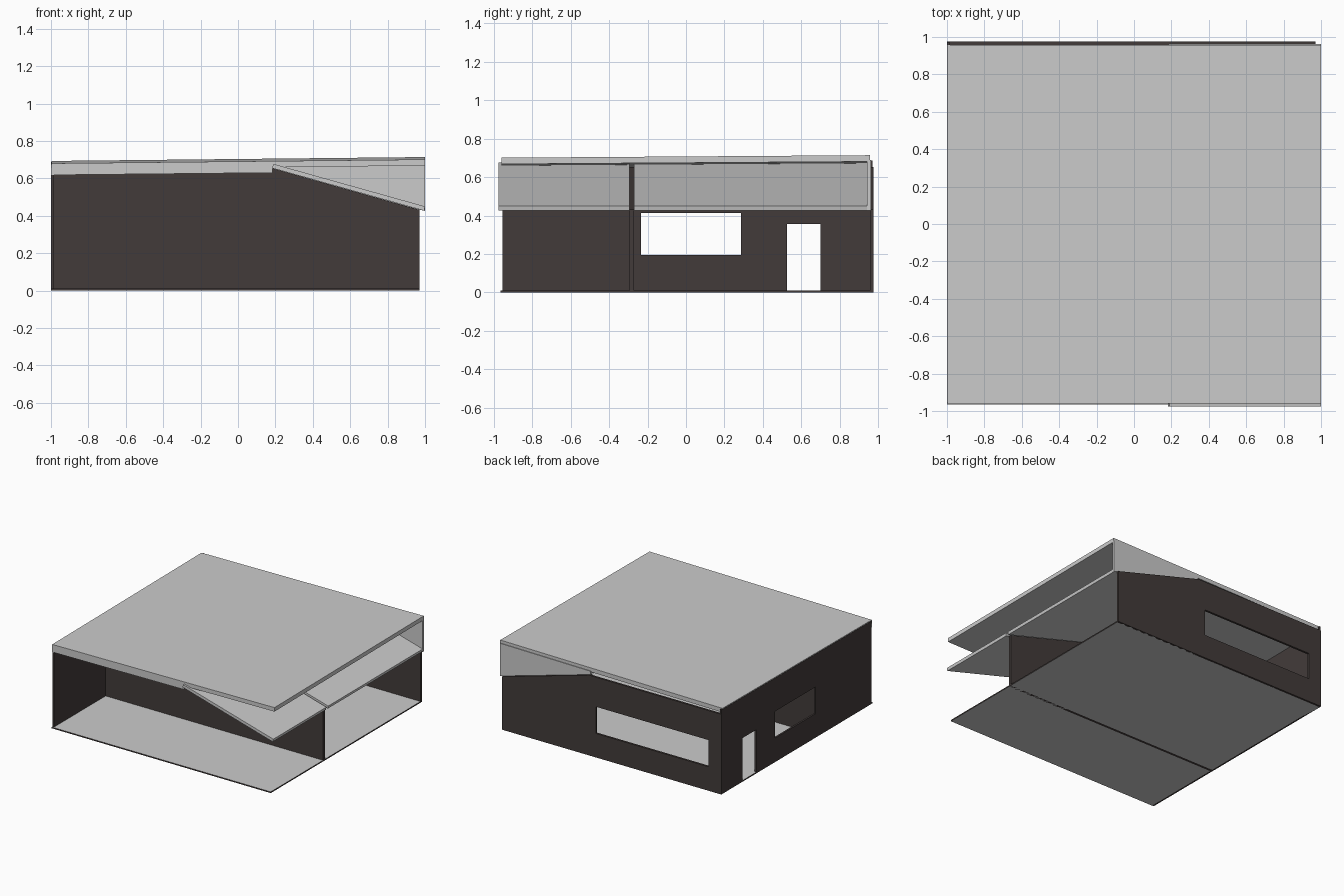
import bpy, bmesh

if "Cube" in bpy.data.objects:
    bpy.data.objects.remove(bpy.data.objects["Cube"])


def material(name, rgb):
    m = bpy.data.materials.new(name)
    m.diffuse_color = (*rgb, 1)
    m.use_nodes = True
    m.node_tree.nodes["Principled BSDF"].inputs["Base Color"].default_value = m.diffuse_color
    return m


GREY = material("light_grey", (0.6, 0.6, 0.6))
DARK = material("dark_brown", (0.055, 0.044, 0.042))


def loft(name, a, b, mat):
    """Solid between two matching outlines a and b."""
    bm = bmesh.new()
    va = [bm.verts.new(p) for p in a]
    vb = [bm.verts.new(p) for p in b]
    n = len(a)
    bm.faces.new(va)
    bm.faces.new(vb[::-1])
    for i in range(n):
        j = (i + 1) % n
        bm.faces.new((va[j], va[i], vb[i], vb[j]))
    bmesh.ops.recalc_face_normals(bm, faces=bm.faces)
    me = bpy.data.meshes.new(name)
    bm.to_mesh(me)
    bm.free()
    ob = bpy.data.objects.new(name, me)
    bpy.context.collection.objects.link(ob)
    me.materials.append(mat)
    return ob


def along_y(name, profile, y0, y1, mat):
    return loft(name, [(x, y0, z) for x, z in profile],
                [(x, y1, z) for x, z in profile], mat)


def along_x(name, profile, x0, x1, mat):
    return loft(name, [(x0, y, z) for y, z in profile],
                [(x1, y, z) for y, z in profile], mat)


def box(name, x0, x1, y0, y1, z0, z1, mat):
    return along_y(name, [(x0, z0), (x1, z0), (x1, z1), (x0, z1)], y0, y1, mat)


def cut(wall, *span):
    """Cut a box-shaped opening through a wall."""
    c = box("cutter", *span, DARK)
    c.hide_render = True
    mod = wall.modifiers.new("opening", 'BOOLEAN')
    mod.operation = 'DIFFERENCE'
    mod.solver = 'EXACT'
    mod.object = c
    bpy.context.view_layer.objects.active = wall
    bpy.ops.object.modifier_apply(modifier=mod.name)
    bpy.data.objects.remove(c)


def roof_z(x, y):
    """Top of the gently tilted roof."""
    return 0.697 + 0.0105 * x + 0.0068 * y


# floor: light slab with dark edges
floor = box("floor", -1, 0.97, -0.965, 0.97, 0, 0.01, GREY)
floor.data.materials.append(DARK)
for f in floor.data.polygons:
    f.material_index = 0 if abs(f.normal.z) > 0.5 else 1

# left wall with door and window
left = along_x("left_wall", [(-0.955, 0), (0.97, 0), (0.97, roof_z(-1, 0.97) - 0.006),
                             (-0.955, roof_z(-1, -0.955) - 0.006)], -1, -0.985, DARK)
cut(left, -1.1, -0.9, -0.235, 0.285, 0.195, 0.412)
cut(left, -1.1, -0.9, 0.525, 0.70, 0.01, 0.355)

# back wall with wide window, and middle wall; both follow the sloping lower roof
outline = [(-1, 0), (0.97, 0), (0.97, 0.432), (0.19, 0.652), (-1, 0.652)]
back = along_y("back_wall", outline, 0.958, 0.975, DARK)
cut(back, -0.883, 0.128, 0.9, 1.05, 0.195, 0.412)
along_y("middle_wall", [(max(x, -0.99), z) for x, z in outline], -0.293, -0.27, DARK)

# main roof slab
corners = [(-0.998, -0.96), (1, -0.96), (1, 0.957), (-0.998, 0.957)]
loft("roof", [(x, y, roof_z(x, y)) for x, y in corners],
     [(x, y, roof_z(x, y) - 0.033) for x, y in corners], GREY)

# front fascia beam under the roof
along_y("front_fascia", [(-1, 0.618), (0.185, 0.63), (0.185, 0.668), (-1, 0.656)],
        -0.96, -0.945, GREY)

# back gable triangle between wall slope and roof
along_y("back_gable", [(0.185, 0.645), (1, 0.425), (1, 0.69), (0.185, 0.68)],
        0.943, 0.962, GREY)

# sloping lower roof in two panels, either side of the middle wall
slope = [(0.182, 0.655), (0.995, 0.427), (1, 0.45), (0.19, 0.677)]
for name, y0, y1 in (("lower_roof_front", -0.975, -0.293),
                     ("lower_roof_back", -0.27, 0.943)):
    along_y(name, slope, y0, y1, GREY)
